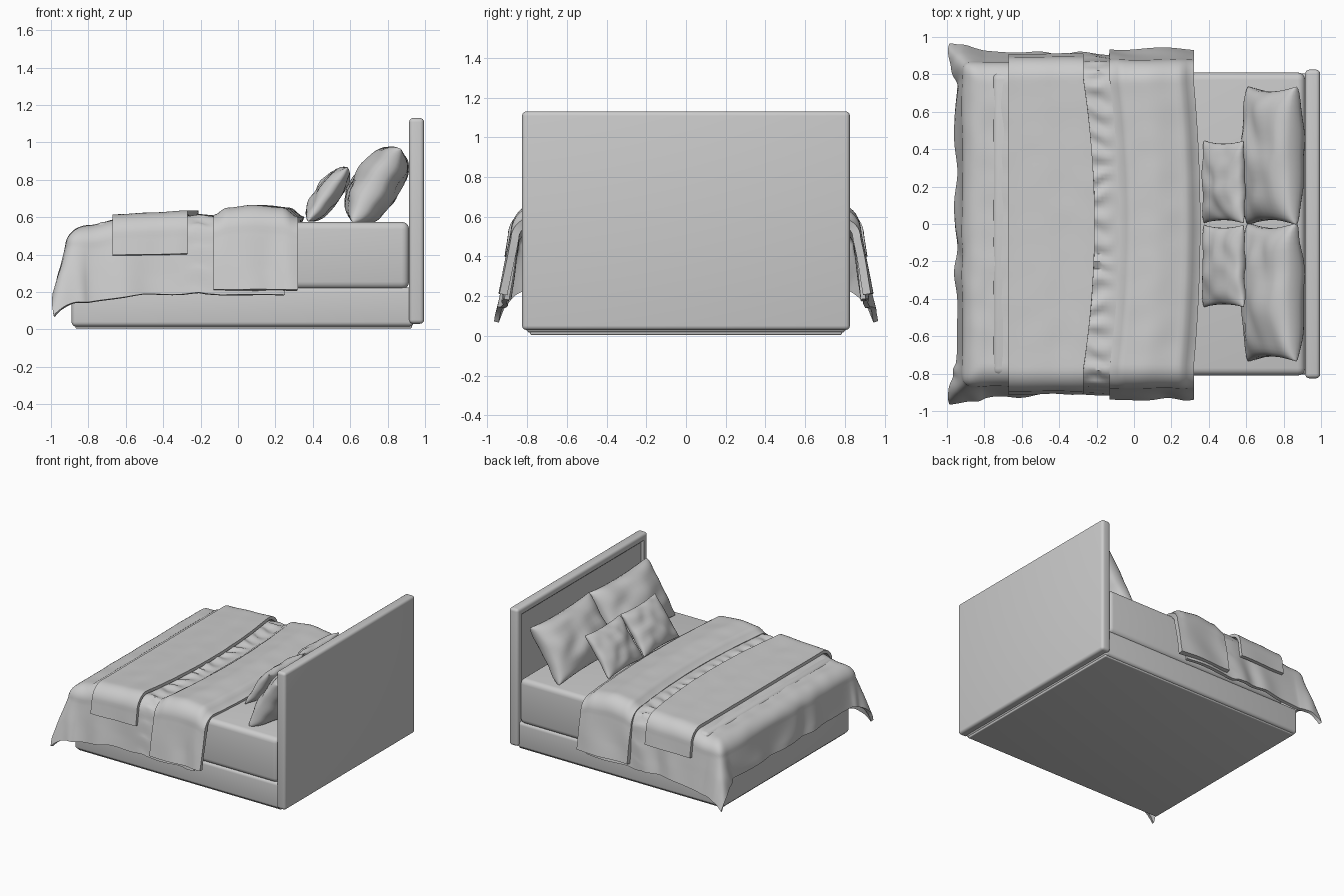
import bpy, bmesh, math
from mathutils import Vector, Matrix, noise

if "Cube" in bpy.data.objects:
    bpy.data.objects.remove(bpy.data.objects["Cube"])


def finish(bm, name, solid=0.0, angle=40):
    me = bpy.data.meshes.new(name)
    bm.to_mesh(me)
    bm.free()
    ob = bpy.data.objects.new(name, me)
    bpy.context.collection.objects.link(ob)
    bpy.ops.object.select_all(action='DESELECT')
    ob.select_set(True)
    bpy.context.view_layer.objects.active = ob
    if solid:
        m = ob.modifiers.new("thickness", 'SOLIDIFY')
        m.thickness, m.offset = solid, -1
        bpy.ops.object.modifier_apply(modifier=m.name)
    bpy.ops.object.shade_smooth_by_angle(angle=math.radians(angle))
    return ob


def box(name, x0, x1, yh, z0, z1, bevel, panel=False):
    bm = bmesh.new()
    bmesh.ops.create_cube(bm, size=1)
    for v in bm.verts:
        v.co = Vector(((x0 + x1) / 2 + v.co.x * (x1 - x0), v.co.y * 2 * yh,
                       (z0 + z1) / 2 + v.co.z * (z1 - z0)))
    bmesh.ops.bevel(bm, geom=bm.edges[:], offset=bevel, segments=4, profile=0.5, affect='EDGES')
    if panel:
        # Recessed panel on the side facing the mattress
        face = min(bm.faces, key=lambda f: f.calc_center_median().x)
        bmesh.ops.inset_region(bm, faces=[face], thickness=0.04)
        bmesh.ops.inset_region(bm, faces=[face], thickness=0.02, depth=-0.015)
    return finish(bm, name)


def interp(pts, x):
    if x <= pts[0][0]:
        return pts[0][1]
    for (a, za), (b, zb) in zip(pts, pts[1:]):
        if x <= b:
            t = (x - a) / (b - a)
            t = t * t * (3 - 2 * t)
            return za + (zb - za) * t
    return pts[-1][1]


def span(flat, drop, step):
    """Signed cloth lengths from one hem to the other."""
    n = round((flat + drop) * 2 / step)
    return [-(flat + drop) + i * (flat + drop) * 2 / n for i in range(n + 1)]


def drape(name, x0, x1, profile, zref, y_flat, side, foot=0.0, flare=0.15,
          thick=0.025, bow=(0, 0), wrinkle=0.01, strip=0.0):
    """Cloth lying on the mattress: flat on top, rolled over the edges, hanging."""
    R, step = 0.12, 0.02
    ss = span(y_flat, side, step)
    n = round((x1 - x0 + foot) / step)
    bm = bmesh.new()
    rows = []
    for s in ss:
        row = []
        for j in range(n + 1):
            t = j * (x1 - x0 + foot) / n
            x = max(x0, x1 - t)
            y = max(-y_flat, min(y_flat, s))
            ds, dt = max(0, abs(s) - y_flat), max(0, t - (x1 - x0))
            d = (ds ** 3.5 + dt ** 3.5) ** (1 / 3.5)
            big = max((ds ** 5 + dt ** 5) ** 0.2, 1e-6)
            corner = min(ds, dt) / big
            # Quarter roll, then a slightly flared fall
            a = min(d / R, math.pi / 2)
            rest = max(0, d - R * math.pi / 2)
            f = flare + 0.10 * corner
            if foot:
                near = max(0, min(1, (-0.5 - x) / 0.3)) * min(1, ds / 0.3)
                rest *= 1 + 0.16 * near
                f += 0.05 * near
            out = R * math.sin(a) + rest * math.sin(f)
            down = R * (1 - math.cos(a)) + rest * math.cos(f)
            # Hanging folds and general creasing
            along = t if ds > dt else s
            fold = math.sin(along * 17 + 5 * noise.noise((s * 2, t * 2, 1)))
            out += wrinkle * (1 - min(1, 1.2 * corner)) * min(1, down / 0.3) * fold
            z = zref - down + (interp(profile, x) - zref) * max(0, 1 - down / 0.3)
            z += wrinkle * 0.5 * noise.noise((s * 7, t * 7, 4))
            if strip:
                w = max(0, 1 - abs(x + 0.2) / 0.1)
                z += strip * w * math.sin(s * 55 + 3 * noise.noise((s * 5, t * 9, 2)))
            k = (x - x0) / (x1 - x0)
            x += (bow[0] * (1 - k) + bow[1] * k) * (1 - (y / y_flat) ** 2)
            x -= out * dt / big
            y += math.copysign(out * ds / big, s)
            row.append(bm.verts.new((x, y, z)))
        rows.append(row)
    for r0, r1 in zip(rows, rows[1:]):
        for j in range(n):
            bm.faces.new((r0[j], r1[j], r1[j + 1], r0[j + 1]))
    return finish(bm, name, solid=thick)


def pillow(name, x, y, z, half_w, half_h, half_t, tilt, seed, fat=0.42):
    """Stuffed cushion with pinched sides and pointed corners, leaning back."""
    bm = bmesh.new()
    N = 24
    for side in (-1, 1):
        g = []
        for i in range(N + 1):
            for j in range(N + 1):
                u = math.sin((i / N - 0.5) * math.pi)
                v = math.sin((j / N - 0.5) * math.pi)
                puff = max(0, (1 - u * u) * (1 - v * v))
                h = half_t * puff ** fat * side
                h += 0.2 * half_t * puff ** 0.5 * noise.noise((u * 2 + seed, v * 2, side * 2))
                h += 0.012 * noise.noise((u * 2, v * 2 + seed, 9))
                g.append(bm.verts.new((u * half_w * (0.93 + 0.07 * v * v),
                                       v * half_h * (0.93 + 0.07 * u * u), h)))
        for i in range(N):
            for j in range(N):
                q = [g[i * (N + 1) + j], g[(i + 1) * (N + 1) + j],
                     g[(i + 1) * (N + 1) + j + 1], g[i * (N + 1) + j + 1]]
                bm.faces.new(q if side > 0 else q[::-1])
    bmesh.ops.remove_doubles(bm, verts=bm.verts, dist=1e-5)
    a = math.radians(tilt)
    c, s = math.cos(a), math.sin(a)
    m = Matrix(((0, c, -s, x), (-1, 0, 0, y), (0, s, c, z), (0, 0, 0, 1)))
    bmesh.ops.transform(bm, matrix=m, verts=bm.verts)
    bmesh.ops.recalc_face_normals(bm, faces=bm.faces)
    return finish(bm, name, angle=60)


# Bed frame and mattress
box("plinth", -0.87, 0.93, 0.785, 0.005, 0.04, 0.008)
box("base", -0.89, 0.94, 0.805, 0.015, 0.225, 0.025)
box("mattress", -0.76, 0.915, 0.81, 0.215, 0.575, 0.04)
box("headboard", 0.915, 0.995, 0.825, 0.03, 1.13, 0.022, panel=True)

# Bedding layers
drape("duvet", -0.80, 0.25,
      [(-0.80, 0.555), (-0.60, 0.597), (-0.3, 0.605), (0.25, 0.60)],
      0.59, 0.75, 0.475, foot=0.41, wrinkle=0.009, strip=0.012)
drape("foot_runner", -0.67, -0.27,
      [(-0.67, 0.614), (-0.45, 0.625), (-0.27, 0.635)],
      0.62, 0.775, 0.29, bow=(0.0, 0.06), wrinkle=0.004)
drape("folded_blanket", -0.13, 0.32,
      [(-0.13, 0.61), (-0.06, 0.65), (0.08, 0.665), (0.24, 0.65), (0.32, 0.60)],
      0.63, 0.76, 0.49, flare=0.19, thick=0.04, bow=(0.05, 0.035), wrinkle=0.007)

# Mirrored pairs of pillows
for label, sgn in (("left", 1), ("right", -1)):
    pillow(f"large_pillow_{label}", 0.74, sgn * 0.365, 0.77, 0.37, 0.235, 0.125, 57, 9 + sgn, 0.36)
    pillow(f"small_cushion_{label}", 0.48, sgn * 0.225, 0.722, 0.22, 0.18, 0.065, 54, 15 + sgn)
